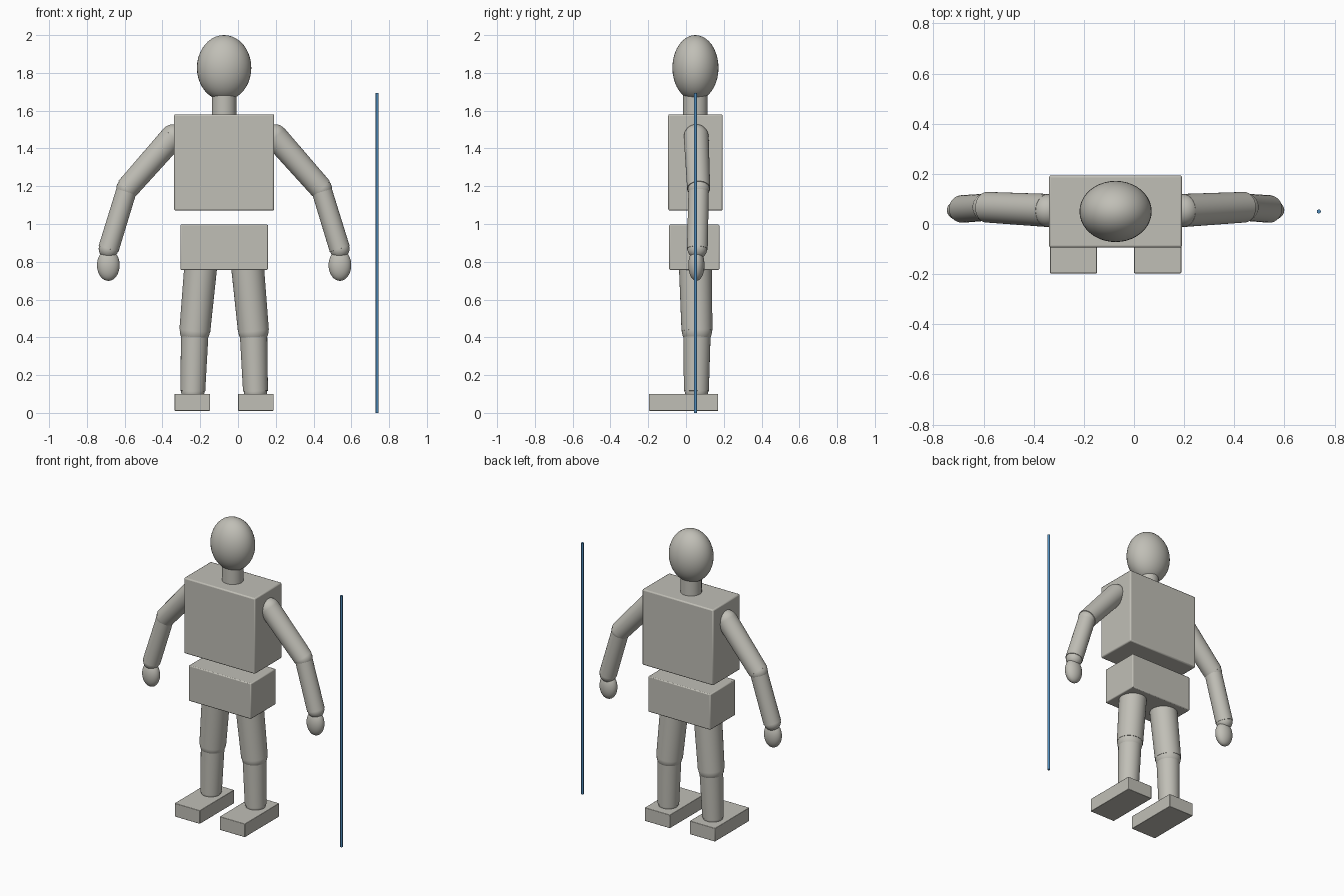
import bpy
import math
from mathutils import Vector

if "Cube" in bpy.data.objects:
    bpy.data.objects.remove(bpy.data.objects["Cube"])

MID_X, MID_Y = -0.0735, 0.05  # centre line of the figure


def material(name, colour):
    mat = bpy.data.materials.new(name)
    mat.use_nodes = True
    mat.diffuse_color = colour
    mat.node_tree.nodes["Principled BSDF"].inputs["Base Color"].default_value = colour
    return mat


grey = material("warm_grey", (0.53, 0.52, 0.47, 1))
blue = material("steel_blue", (0.08, 0.26, 0.5, 1))


def finish(name, mat):
    obj = bpy.context.object
    obj.name = name
    obj.data.materials.append(mat)
    bpy.ops.object.transform_apply(location=False, rotation=False, scale=True)
    bpy.ops.object.shade_smooth_by_angle(angle=math.radians(40))
    return obj


def box(name, centre, size, bevel):
    bpy.ops.mesh.primitive_cube_add(size=1, location=centre)
    bpy.context.object.scale = size
    obj = finish(name, grey)
    mod = obj.modifiers.new("soft_edges", 'BEVEL')
    mod.width, mod.segments = bevel, 2
    return obj


def ball(name, centre, radii):
    bpy.ops.mesh.primitive_uv_sphere_add(segments=40, ring_count=20, radius=1, location=centre)
    bpy.context.object.scale = radii
    return finish(name, grey)


def limb(name, start, end, r_start, r_end, mat=grey):
    a, b = Vector(start), Vector(end)
    bpy.ops.mesh.primitive_cone_add(vertices=40, radius1=r_start, radius2=r_end,
                                    depth=(b - a).length, location=(a + b) / 2)
    bpy.context.object.rotation_euler = (b - a).to_track_quat('Z', 'Y').to_euler()
    return finish(name, mat)


# Head, neck and trunk
ball("head", (MID_X, MID_Y, 1.827), (0.144, 0.122, 0.173))
limb("neck", (MID_X, MID_Y, 1.56), (MID_X, MID_Y, 1.72), 0.065, 0.065)
box("torso", (MID_X, MID_Y, 1.326), (0.53, 0.288, 0.51), 0.008)
box("pelvis", (MID_X, 0.044, 0.877), (0.464, 0.266, 0.24), 0.006)

# Arms and legs, mirrored about the centre line
for side, s in (("left", 1), ("right", -1)):
    def at(x, y, z):
        return (MID_X + s * x, y, z)

    shoulder, elbow, wrist = at(0.27, 0.054, 1.463), at(0.514, 0.067, 1.187), at(0.612, 0.06, 0.868)
    ball(side + "_shoulder", shoulder, (0.065,) * 3)
    limb(side + "_upper_arm", shoulder, elbow, 0.066, 0.061)
    ball(side + "_elbow", elbow, (0.057,) * 3)
    limb(side + "_forearm", elbow, wrist, 0.054, 0.055)
    ball(side + "_wrist", wrist, (0.052,) * 3)
    ball(side + "_hand", at(0.613, 0.055, 0.782), (0.06, 0.043, 0.083))

    hip, knee, ankle = at(0.118, 0.048, 0.84), at(0.155, 0.058, 0.435), at(0.166, 0.055, 0.115)
    limb(side + "_thigh", hip, knee, 0.088, 0.082)
    ball(side + "_knee", knee, (0.08,) * 3)
    limb(side + "_shin", knee, ankle, 0.073, 0.066)
    ball(side + "_ankle", ankle, (0.062,) * 3)
    box(side + "_foot", at(0.168, -0.013, 0.056), (0.188, 0.367, 0.09), 0.003)

# Staff standing beside the figure
limb("staff", (0.737, MID_Y, 0), (0.737, MID_Y, 1.693), 0.008, 0.008, blue)
